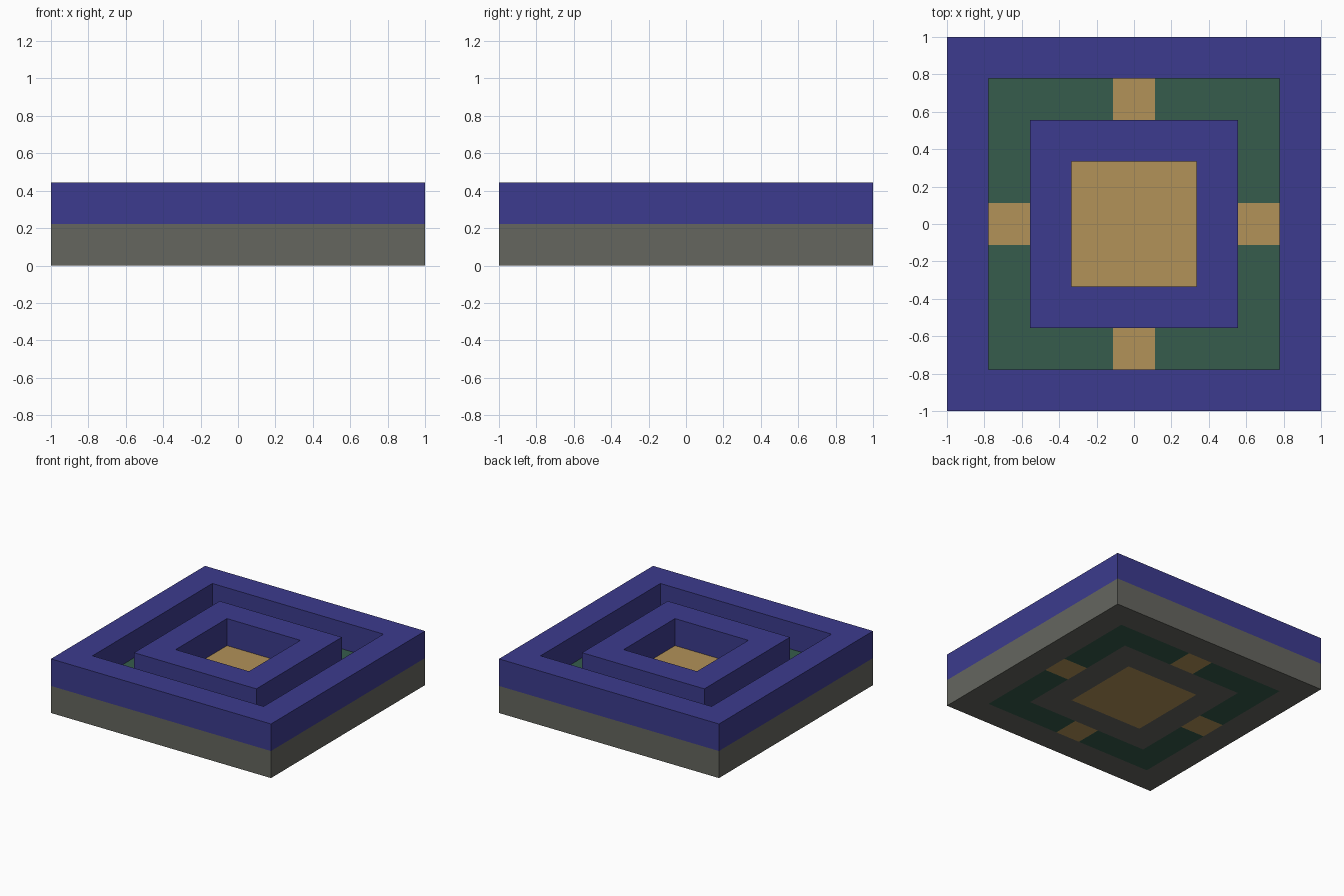
import bpy, bmesh

if "Cube" in bpy.data.objects:
    bpy.data.objects.remove(bpy.data.objects["Cube"], do_unlink=True)

U = 2 / 9  # one block


def material(name, r, g, b):
    def linear(c):
        c /= 255
        return c / 12.92 if c <= 0.04045 else ((c + 0.055) / 1.055) ** 2.4
    color = (linear(r), linear(g), linear(b), 1)
    m = bpy.data.materials.new(name)
    m.use_nodes = True
    m.diffuse_color = color
    bsdf = m.node_tree.nodes["Principled BSDF"]
    bsdf.inputs["Base Color"].default_value = color
    bsdf.inputs["Roughness"].default_value = 0.9
    return m


blue = material("deep blue", 60, 59, 142)
grey = material("stone grey", 101, 102, 95)
green = material("dark green", 54, 92, 76)
tan = material("sand tan", 178, 146, 88)


def finish(name, bm, mats):
    bmesh.ops.recalc_face_normals(bm, faces=bm.faces)
    # The upper course takes the second material, the lower course the first
    for f in bm.faces:
        f.material_index = int(len(mats) > 1 and f.calc_center_median().z > U * 1.1)
    mesh = bpy.data.meshes.new(name)
    bm.to_mesh(mesh)
    bm.free()
    for m in mats:
        mesh.materials.append(m)
    bpy.context.collection.objects.link(bpy.data.objects.new(name, mesh))


def square_frame(name, outer, inner):
    """Square wall of two courses: grey footing below, blue above."""
    def loop(bm, h, z):
        return [bm.verts.new((x * h * U, y * h * U, z * U))
                for x, y in ((-1, -1), (1, -1), (1, 1), (-1, 1))]
    bm = bmesh.new()
    # Walk the wall's cross-section: up the outside, over, down the inside
    section = [(outer, 0), (outer, 1), (outer, 2), (inner, 2), (inner, 1), (inner, 0)]
    loops = [loop(bm, h, z) for h, z in section]
    for a, b in zip(loops, loops[1:] + loops[:1]):
        for i in range(4):
            j = (i + 1) % 4
            bm.faces.new((a[i], a[j], b[j], b[i]))
    finish(name, bm, [grey, blue])


def floor_slab(name, outline, mat):
    """One-block-thick slab from an outline in block units."""
    bm = bmesh.new()
    low = [bm.verts.new((x * U, y * U, 0)) for x, y in outline]
    high = [bm.verts.new((x * U, y * U, U)) for x, y in outline]
    bm.faces.new(low[::-1])
    bm.faces.new(high)
    for i in range(len(outline)):
        j = (i + 1) % len(outline)
        bm.faces.new((low[i], low[j], high[j], high[i]))
    finish(name, bm, [mat])


def turned(points, quarter):
    for _ in range(quarter):
        points = [(-y, x) for x, y in points]
    return points


# Outer and inner walls
square_frame("outer_wall", 4.5, 3.5)
square_frame("inner_wall", 2.5, 1.5)

# Sunken centre floor
floor_slab("centre_floor", turned([(-1.5, -1.5), (1.5, -1.5), (1.5, 1.5), (-1.5, 1.5)], 0), tan)

# Channel between the walls: green corners and tan crossings
corner = [(2.5, 0.5), (3.5, 0.5), (3.5, 3.5), (0.5, 3.5), (0.5, 2.5), (2.5, 2.5)]
crossing = [(2.5, -0.5), (3.5, -0.5), (3.5, 0.5), (2.5, 0.5)]
corners = ("back_left", "back_right", "front_right", "front_left")
sides = ("left", "back", "right", "front")
for q in range(4):
    floor_slab("channel_corner_" + corners[q], turned(corner, q), green)
    floor_slab("channel_crossing_" + sides[q], turned(crossing, q), tan)
